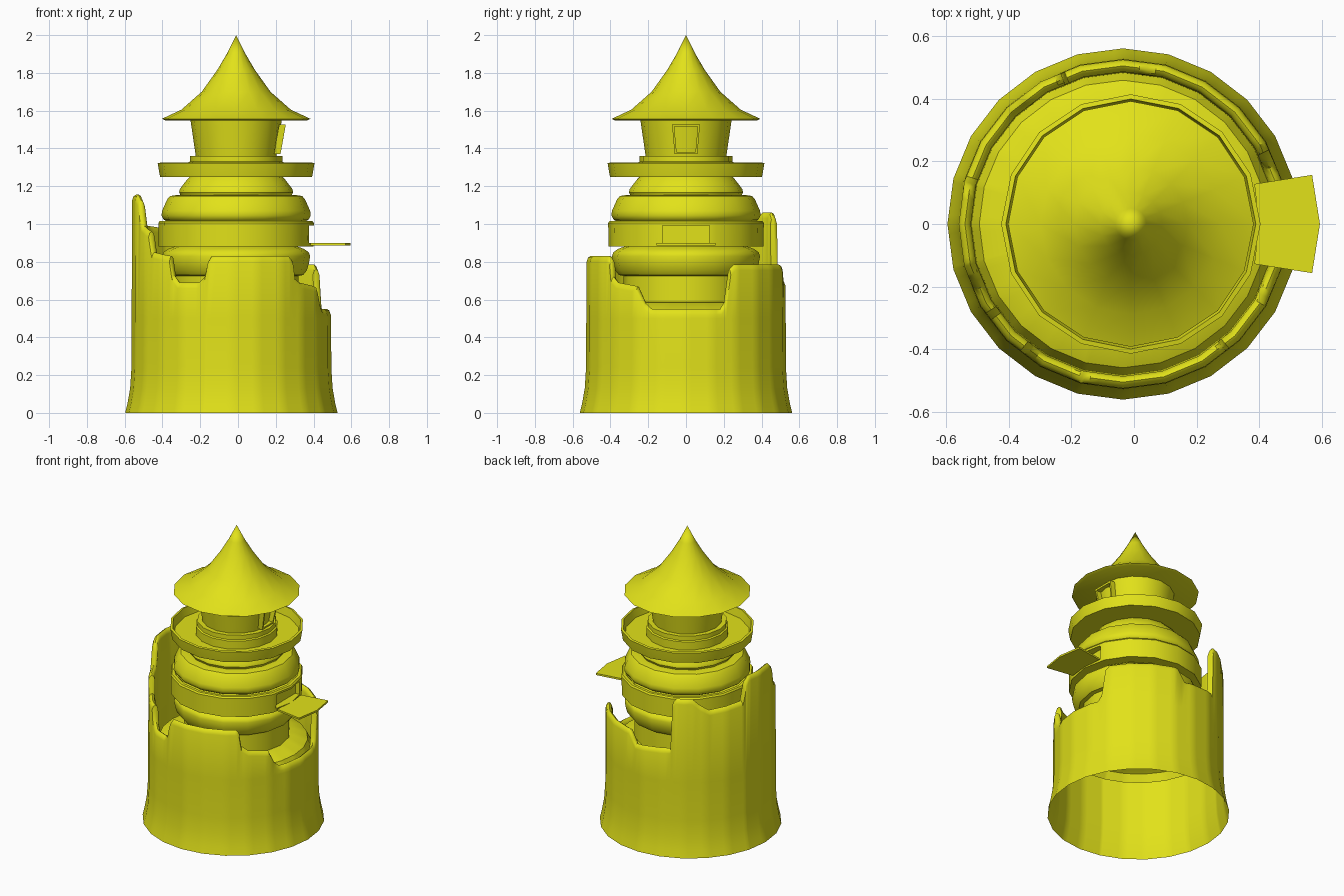
import bpy, bmesh, math
from math import sin, cos, radians, pi

if "Cube" in bpy.data.objects:
    bpy.data.objects.remove(bpy.data.objects["Cube"])

yellow = bpy.data.materials.new("yellow")
yellow.diffuse_color = (0.76, 0.76, 0.01, 1)
yellow.use_nodes = True
yellow.node_tree.nodes["Principled BSDF"].inputs["Base Color"].default_value = yellow.diffuse_color


def make(name, verts, faces, angle=35):
    me = bpy.data.meshes.new(name)
    me.from_pydata(verts, [], faces)
    bm = bmesh.new()
    bm.from_mesh(me)
    bmesh.ops.remove_doubles(bm, verts=bm.verts, dist=1e-5)
    bmesh.ops.recalc_face_normals(bm, faces=bm.faces)
    bm.to_mesh(me)
    bm.free()
    me.materials.append(yellow)
    ob = bpy.data.objects.new(name, me)
    bpy.context.collection.objects.link(ob)
    bpy.ops.object.select_all(action='DESELECT')
    ob.select_set(True)
    bpy.context.view_layer.objects.active = ob
    if angle:
        bpy.ops.object.shade_smooth_by_angle(angle=radians(angle))
    return ob


def skin(n, m, wrap=False):
    """Quads joining n columns (cyclic) of m points each."""
    rows = m if wrap else m - 1
    return [(i * m + j, (i + 1) % n * m + j,
             (i + 1) % n * m + (j + 1) % m, i * m + (j + 1) % m)
            for i in range(n) for j in range(rows)]


def lathe(name, profile, n=16, cx=-0.01, wrap=False, angle=35):
    verts = [(cx + r * cos(2 * pi * i / n), r * sin(2 * pi * i / n), z)
             for i in range(n) for r, z in profile]
    return make(name, verts, skin(n, len(profile), wrap), angle)


def prism(name, outline, offset):
    """Closed solid from an outline swept by an offset."""
    n = len(outline)
    top = [tuple(a + b for a, b in zip(p, offset)) for p in outline]
    faces = [tuple(range(n)), tuple(range(2 * n - 1, n - 1, -1))]
    faces += [(i, (i + 1) % n, n + (i + 1) % n, n + i) for i in range(n)]
    return make(name, outline + top, faces, 0)


# Broken outer wall: (angle, top height) around the rim
rim = [(0, .55), (21, .55), (24, .59), (27, .76), (30, .785), (78, .785),
       (84, .70), (111, .72), (112.5, 1.03), (115, 1.06), (126, 1.06),
       (131, 1.02), (138, .98), (163, 1.0), (166, 1.12), (169, 1.155),
       (194, 1.155), (199, 1.12), (204, .99), (213, .96), (216, .85),
       (231, .83), (233, .73), (237, .69), (250, .69), (254, .72),
       (256, .80), (258, .83), (307, .83), (309, .81), (310.5, .72),
       (315, .69), (330, .67), (335, .58), (339, .55), (360, .55)]


def top_height(a):
    for (a0, z0), (a1, z1) in zip(rim, rim[1:]):
        if a0 <= a <= a1:
            return z0 + (z1 - z0) * (a - a0) / (a1 - a0)


angles = sorted({a for a, _ in rim if a < 360} | set(range(0, 360, 3)))
verts = []
for a in angles:
    t = top_height(a)
    facet = cos(radians(7.5)) / cos(radians(a % 15 - 7.5))   # 24-sided plan
    column = [(.562, 0), (.55, .05), (.536, .13), (.529, .24), (.528, .5),
              (.526, t - .03), (.518, t - .008), (.506, t), (.494, t - .008),
              (.487, t - .03), (.484, .50), (.46, .55), (.38, .585), (.29, .59)]
    for r, z in column:
        r *= facet
        verts.append((-.035 + r * cos(radians(a)), r * sin(radians(a)), z))
make("broken_wall", verts, skin(len(angles), 14), 40)

# Inner tower tiers
lathe("lower_tier", [(.33, .57), (.33, .725), (.355, .73), (.375, .755), (.385, .79),
                     (.392, .83), (.385, .85), (.36, .868), (.30, .89)])
lathe("upper_tier", [(.30, 1.0), (.37, 1.015), (.385, 1.025), (.395, 1.045), (.392, 1.07),
                     (.365, 1.13), (.35, 1.148), (.32, 1.153), (.295, 1.153),
                     (.302, 1.168), (.298, 1.185), (.26, 1.235), (.235, 1.26)])

# Gun-port ring with a doorway cut into it
ring = lathe("port_ring", [(.29, .88), (.41, .88), (.412, 1.005), (.405, 1.015),
                           (.385, 1.015), (.375, 1.005), (.29, 1.005)], wrap=True)
cutter = prism("doorway_cutter", [(.345, -.125, .90), (.345, .125, .90),
                                  (.345, .125, .992), (.345, -.125, .992)], (.2, 0, 0))
cutter.hide_render = True
cutter.hide_set(True)
mod = ring.modifiers.new("doorway", 'BOOLEAN')
mod.operation = 'DIFFERENCE'
mod.object = cutter
mod.solver = 'EXACT'

# Lowered hatch panel
prism("hatch_panel", [(.385, -.128, .887), (.57, -.157, .887), (.595, 0, .887),
                      (.57, .157, .887), (.385, .128, .887), (.40, 0, .887)], (0, 0, .012))

# Balcony tray, cabin plinth, cabin and roof
lathe("balcony", [(0, 1.25), (.402, 1.25), (.405, 1.262), (.415, 1.322),
                  (.40, 1.325), (.388, 1.27), (0, 1.27)])
lathe("cabin_plinth", [(.255, 1.26), (.255, 1.325), (.245, 1.33), (.245, 1.36), (0, 1.36)])
lathe("cabin", [(.213, 1.355), (.243, 1.56)])
lathe("roof", [(0, 1.548), (.375, 1.548), (.393, 1.557), (.29, 1.605), (.182, 1.70),
               (.10, 1.815), (.05, 1.90), (0, 2.0)])

# Leaning window frame on the cabin
outer = [(.210, -.06, 1.37), (.210, .06, 1.37), (.238, .074, 1.527), (.238, -.074, 1.527)]
inner = [(.212, -.05, 1.382), (.212, .05, 1.382), (.236, .062, 1.515), (.236, -.062, 1.515)]
verts = []
for o, i in zip(outer, inner):
    verts += [(o[0] - .02, *o[1:]), (o[0] + .015, *o[1:]),
              (i[0] + .015, *i[1:]), (i[0] - .02, *i[1:])]
make("window_frame", verts, skin(4, 4, True), 0)
